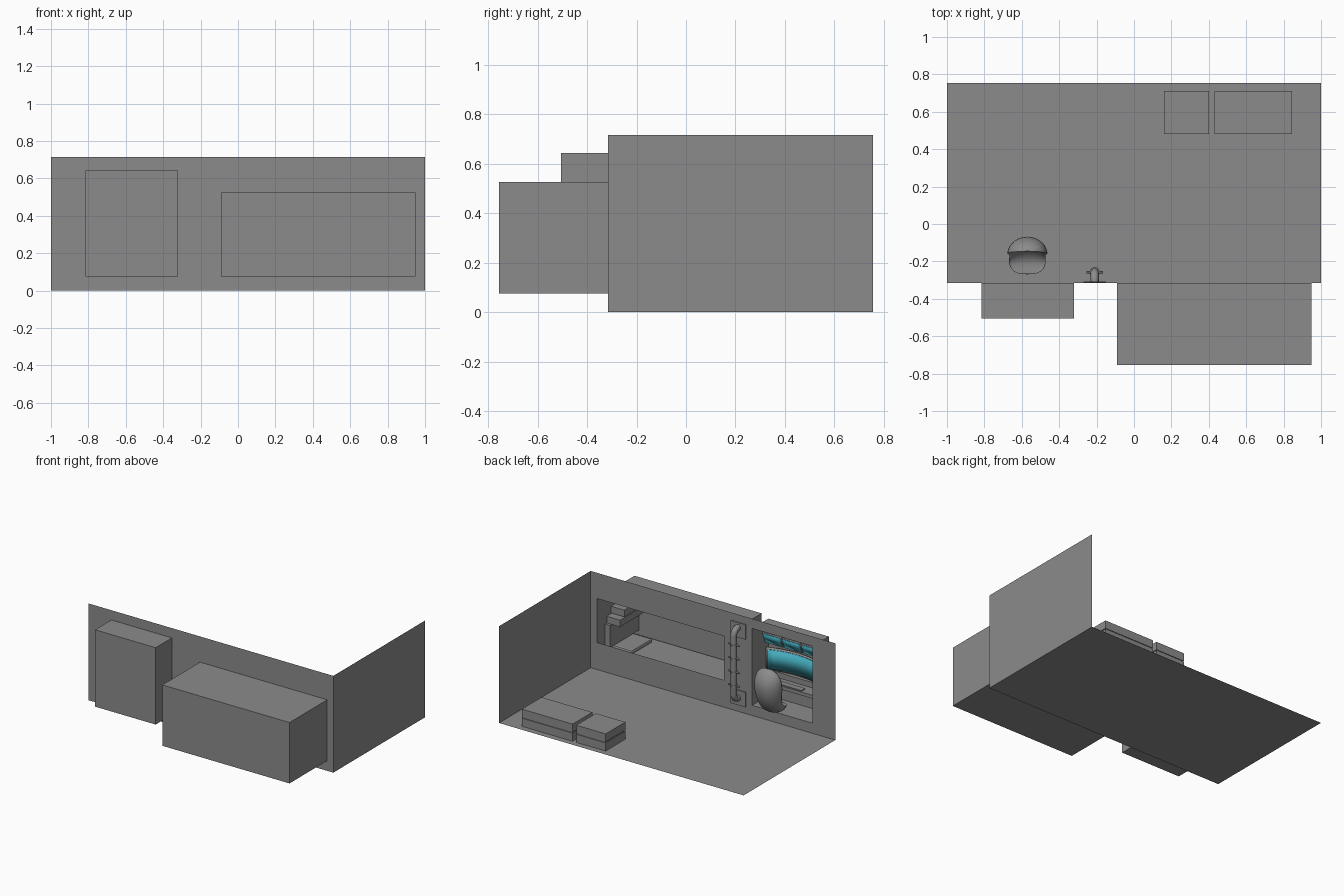
import bpy, bmesh, math
from mathutils import Vector

if "Cube" in bpy.data.objects:
    bpy.data.objects.remove(bpy.data.objects["Cube"])


def material(name, rgb):
    m = bpy.data.materials.new(name)
    m.diffuse_color = (*rgb, 1)
    m.use_nodes = True
    m.node_tree.nodes["Principled BSDF"].inputs["Base Color"].default_value = m.diffuse_color
    return m


GRAY = material("neutral gray", (0.26, 0.26, 0.26))
TEAL = material("screen teal", (0.06, 0.42, 0.52))


def add(name, verts, faces, mat=GRAY, smooth=False, fix=False):
    me = bpy.data.meshes.new(name)
    me.from_pydata([tuple(v) for v in verts], [], faces)
    if fix:
        bm = bmesh.new()
        bm.from_mesh(me)
        bmesh.ops.recalc_face_normals(bm, faces=bm.faces)
        bm.to_mesh(me)
        bm.free()
    me.materials.append(mat)
    ob = bpy.data.objects.new(name, me)
    bpy.context.collection.objects.link(ob)
    if smooth:
        me.shade_smooth()
    return ob


def box(name, x, y, z, mat=GRAY, open_back=False, bevel=0):
    v = [(a, b, c) for c in z for b in y for a in x]
    f = [(0, 2, 3, 1), (4, 5, 7, 6), (0, 1, 5, 4), (0, 4, 6, 2), (1, 3, 7, 5)]
    if not open_back:
        f.append((2, 6, 7, 3))
    ob = add(name, v, f, mat)
    if bevel:
        b = ob.modifiers.new("bevel", "BEVEL")
        b.width, b.segments = bevel, 2
    return ob


# floor and end wall
add("floor", [(-1, -.315, 0), (1, -.315, 0), (1, .755, 0), (-1, .755, 0)], [(0, 1, 2, 3)])
add("end_wall", [(1, -.315, 0), (1, .755, 0), (1, .755, .715), (1, -.315, .715)], [(0, 3, 2, 1)])

# long wall, a grid of panels with the two alcove openings left out
xs = [-1, -.815, -.32, -.09, .95, 1]
zs = [0, .075, .2, .525, .643, .715]
verts = [(x, -.315, z) for z in zs for x in xs]
faces = []
for j in range(5):
    for i in range(5):
        desk_hole = i == 1 and 1 <= j <= 3
        bed_hole = i == 3 and j == 2
        if not (desk_hole or bed_hole):
            a = j * 6 + i
            faces.append((a, a + 6, a + 7, a + 1))
add("long_wall", verts, faces)

# sleeping alcove
box("bed_alcove", (-.09, .95), (-.755, -.315), (.075, .525), open_back=True)
box("mattress", (-.085, .945), (-.75, -.36), (.08, .105), bevel=.01)
box("pillow", (.76, .94), (-.695, -.455), (.105, .135), bevel=.012)
box("headboard", (.91, .949), (-.75, -.41), (.135, .3))
for k in range(2):
    box("bed_shelf", (.84, .949), (-.75, -.43 - .05 * k), (.30 + .055 * k, .35 + .055 * k))

# desk alcove
box("desk_alcove", (-.815, -.32), (-.505, -.315), (.075, .643), open_back=True)
box("desk_top", (-.81, -.325), (-.5, -.37), (.225, .25))
box("keyboard", (-.68, -.47), (-.42, -.375), (.25, .258))
box("desk_console", (-.81, -.325), (-.5, -.465), (.25, .29))


# curved screens: an arc across the alcove
def arc_panel(name, x0, x1, z0, z1, y, bow, lean, mat, n=12):
    v, f = [], []
    for i in range(n + 1):
        t = i / n
        x = x0 + (x1 - x0) * t
        d = bow * (1 - (2 * t - 1) ** 2)
        v += [(x, y - d, z0), (x, y - d + lean, z1)]
        if i:
            a = 2 * i
            f.append((a - 2, a - 1, a + 1, a))
    ob = add(name, v, f, mat, smooth=True)
    s = ob.modifiers.new("thickness", "SOLIDIFY")
    s.thickness, s.offset = .006, 0
    return ob


arc_panel("screen_frame", -.795, -.34, .292, .46, -.453, .04, 0, GRAY)
arc_panel("main_screen", -.78, -.355, .305, .447, -.446, .04, 0, TEAL)
for k in range(3):
    x = -.795 + k * .157
    arc_panel("upper_screen_frame", x - .005, x + .145, .497, .583, -.447, 0, .03, GRAY, 1)
    arc_panel("upper_screen", x, x + .14, .505, .575, -.439, 0, .03, TEAL, 1)

# grab rail: bent tube with collars, rungs and wall brackets
cu = bpy.data.curves.new("grab_rail", "CURVE")
cu.dimensions = "3D"
cu.bevel_depth, cu.bevel_resolution = .022, 3
path = [(-.315, .625)]
for k in range(6):
    a = math.radians(18 * k)
    path.append((-.300 + .042 * math.sin(a), .583 + .042 * math.cos(a)))
path += [(y, .73 - z) for y, z in reversed(path)]
sp = cu.splines.new("POLY")
sp.points.add(len(path) - 1)
for p, (y, z) in zip(sp.points, path):
    p.co = (-.21, y, z, 1)
cu.materials.append(GRAY)
rail = bpy.data.objects.new("grab_rail", cu)
bpy.context.collection.objects.link(rail)


def cylinder(name, loc, r, h, rot=(0, 0, 0)):
    bpy.ops.mesh.primitive_cylinder_add(vertices=16, radius=r, depth=h, location=loc, rotation=rot)
    ob = bpy.context.object
    ob.name = name
    ob.data.materials.append(GRAY)
    bpy.ops.object.shade_smooth_by_angle()


for k in range(4):
    z = .215 + k * .1
    cylinder("rail_collar", (-.21, -.258, z), .027, .012)
    cylinder("rail_rung", (-.21, -.258, z), .006, .09, (0, math.pi / 2, 0))
for z in (.05, .55):
    box("rail_bracket", (-.27, -.15), (-.314, -.307), (z, z + .11))

# egg chair: crescent sections swept along a side profile
# each row: y, z of the spine, half width, bulge of outer shell, hollow depth
rows = [(-.150, .478, .020, .010, .004), (-.150, .468, .055, .030, .012),
        (-.155, .445, .085, .058, .026), (-.160, .410, .103, .082, .040),
        (-.163, .365, .110, .100, .050), (-.165, .315, .107, .100, .050),
        (-.168, .265, .098, .085, .040), (-.178, .230, .097, .080, .025),
        (-.200, .205, .101, .070, .015), (-.230, .200, .095, .055, .010),
        (-.255, .197, .075, .038, .005), (-.270, .195, .040, .018, .002)]
N = 12
verts, faces = [], []
for r, (y, z, w, out, hollow) in enumerate(rows):
    a = rows[max(r - 1, 0)]
    b = rows[min(r + 1, len(rows) - 1)]
    tilt = min(1, max(0, (r - 4) / 4)) * math.radians(85)
    back = Vector((0, math.cos(tilt), -math.sin(tilt)))
    ring = [(math.pi * k / N, out) for k in range(N + 1)]
    ring += [(math.pi * k / N, hollow) for k in range(N - 1, 0, -1)]
    for ang, depth in ring:
        verts.append(Vector((-.57 + w * math.cos(ang), y, z)) + back * depth * math.sin(ang))
R = 2 * N
for r in range(len(rows) - 1):
    for k in range(R):
        k2 = (k + 1) % R
        faces.append((r * R + k, r * R + k2, r * R + R + k2, r * R + R + k))
faces += [tuple(range(R)), tuple(range((len(rows) - 1) * R, len(rows) * R))]
chair = add("chair_shell", verts, faces, fix=True, smooth=True)
sub = chair.modifiers.new("smooth", "SUBSURF")
sub.levels = sub.render_levels = 1

# two low storage chests with a lid split
for x0, x1 in ((.16, .40), (.43, .845)):
    box("chest_base", (x0, x1), (.48, .71), (.0, .060))
    box("chest_gap", (x0 + .006, x1 - .006), (.486, .704), (.060, .067))
    box("chest_lid", (x0, x1), (.48, .71), (.067, .127))
